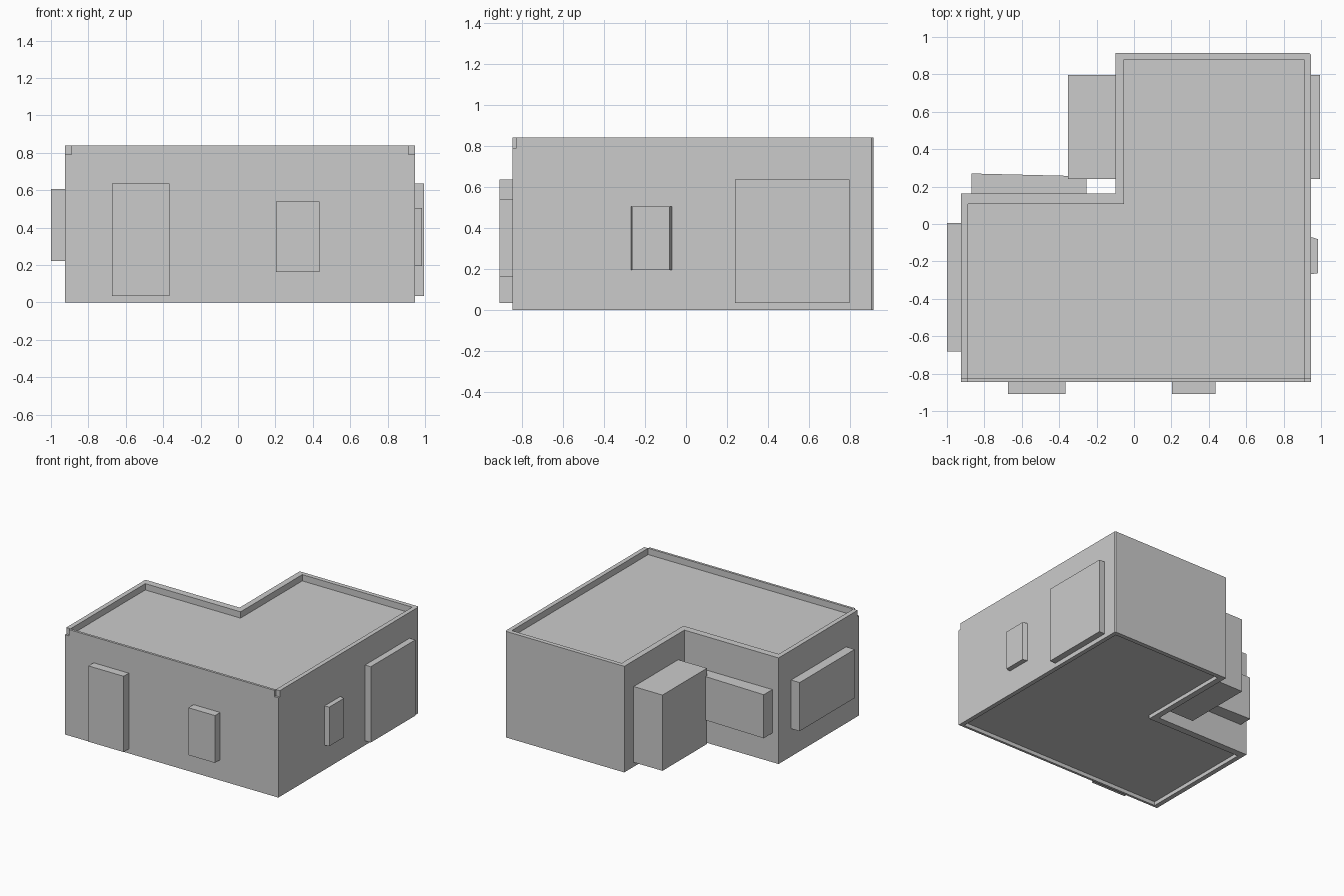
import bpy, bmesh

if "Cube" in bpy.data.objects:
    bpy.data.objects.remove(bpy.data.objects["Cube"])


def prism(name, pts, z0, z1):
    """Extrude a counter-clockwise plan outline from z0 to z1."""
    bm = bmesh.new()
    base = bm.faces.new([bm.verts.new((x, y, z0)) for x, y in pts])
    ext = bmesh.ops.extrude_face_region(bm, geom=[base], use_keep_orig=True)
    for v in ext["geom"]:
        if isinstance(v, bmesh.types.BMVert):
            v.co.z = z1
    bmesh.ops.recalc_face_normals(bm, faces=bm.faces)
    me = bpy.data.meshes.new(name)
    bm.to_mesh(me)
    bm.free()
    ob = bpy.data.objects.new(name, me)
    bpy.context.collection.objects.link(ob)
    return ob


def rect(x0, x1, y0, y1):
    return [(x0, y0), (x1, y0), (x1, y1), (x0, y1)]


def cut(target, cutter):
    mod = target.modifiers.new("cut", 'BOOLEAN')
    mod.operation = 'DIFFERENCE'
    mod.solver = 'EXACT'
    mod.object = cutter
    cutter.hide_render = True
    bpy.context.view_layer.objects.active = target
    bpy.ops.object.modifier_apply(modifier=mod.name)
    bpy.data.objects.remove(cutter)


# L-shaped building, back right corner slightly chamfered
outer = [(-0.925, -0.845), (0.945, -0.845), (0.945, 0.905), (0.938, 0.915),
         (-0.1, 0.915), (-0.1, 0.163), (-0.925, 0.163)]
inner = [(-0.888, -0.826), (0.91, -0.826), (0.91, 0.88),
         (-0.053, 0.88), (-0.053, 0.108), (-0.888, 0.108)]
house = prism("house_walls", outer, 0, 0.84)

# Roof recess behind the parapet, and floor recess underneath
cut(house, prism("roof_cutter", inner, 0.79, 1.0))
cut(house, prism("floor_cutter", inner, -0.2, 0.03))

# Notches at the two front parapet corners
cut(house, prism("notch_left", rect(-1, -0.889, -1, -0.827), 0.79, 1.0))
cut(house, prism("notch_right", rect(0.911, 1.1, -1, -0.827), 0.79, 1.0))

# Door and window blocks standing proud of the walls
prism("front_door", rect(-0.673, -0.365, -0.91, -0.83), 0.035, 0.635)
prism("front_window", rect(0.203, 0.435, -0.91, -0.83), 0.163, 0.538)
prism("right_window", [(0.92, -0.272), (0.984, -0.263), (0.984, -0.081), (0.92, -0.062)],
      0.195, 0.505)
prism("garage_door", rect(0.92, 0.995, 0.24, 0.797), 0.035, 0.635)
prism("left_window", rect(-1.0, -0.9, -0.683, 0.006), 0.22, 0.605)
prism("back_window", [(-0.87, 0.14), (-0.255, 0.14), (-0.255, 0.255), (-0.87, 0.27)],
      0.23, 0.575)
prism("back_porch_block", rect(-0.352, -0.08, 0.24, 0.797), 0.035, 0.635)
